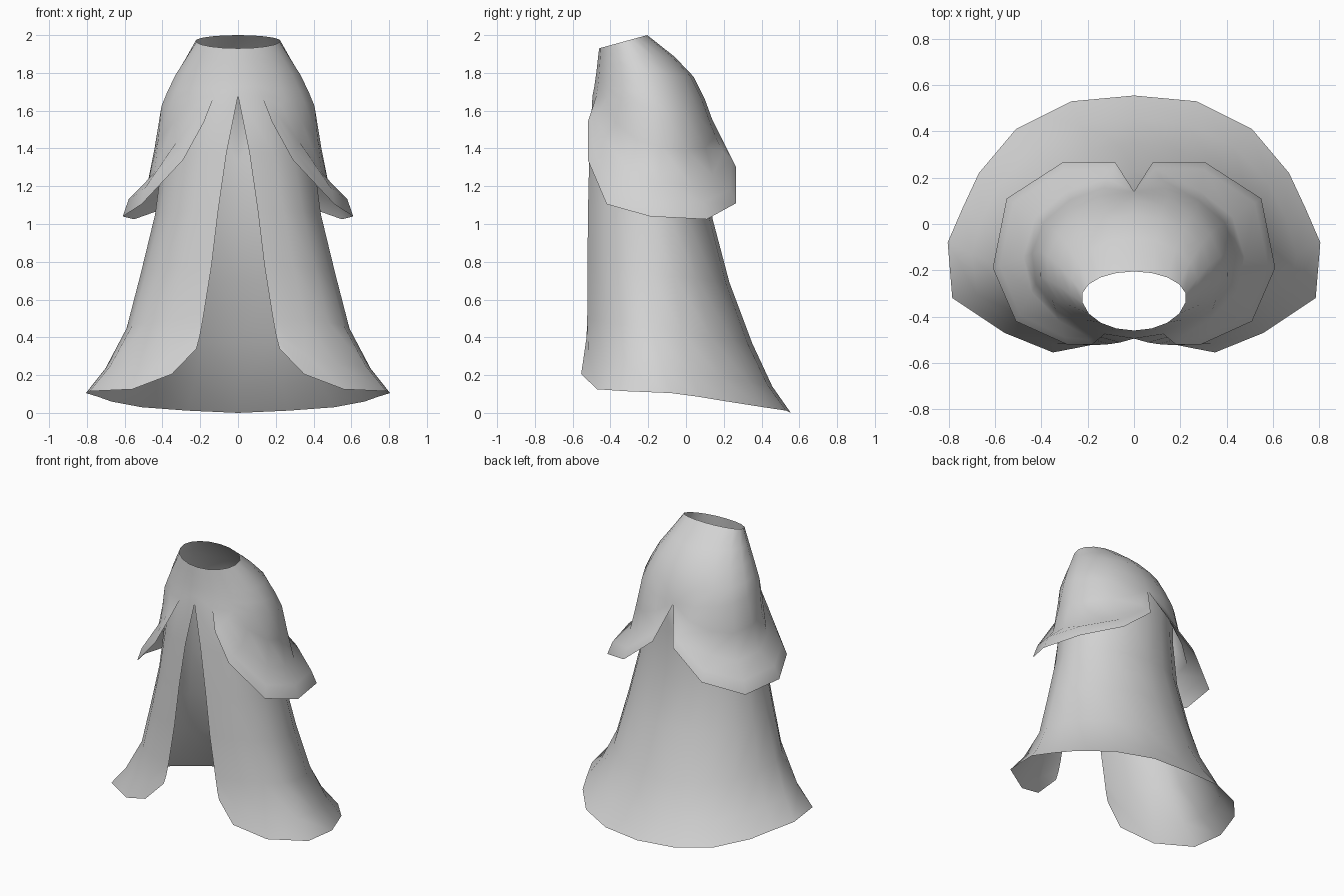
import bpy, bmesh, math
from mathutils import Vector

if "Cube" in bpy.data.objects:
    bpy.data.objects.remove(bpy.data.objects["Cube"])

COLS = 10  # columns on the half, from front centre to back centre

grey = bpy.data.materials.new("light grey cloth")
grey.diffuse_color = (0.65, 0.65, 0.65, 1)
grey.use_nodes = True
grey.node_tree.nodes["Principled BSDF"].inputs["Base Color"].default_value = grey.diffuse_color


def ring(hx, front, back, cy, zf, zb, x0=0.0, pf=1.1, pb=1.0):
    """Half ring of cloth, open by x0 in front; pf and pb under 1 are squarer."""
    t0 = math.asin((x0 / hx) ** (1 / pf))
    pts = []
    for j in range(COLS):
        t = t0 + (math.pi - t0) * j / (COLS - 1)
        s, c = max(math.sin(t), 0.0), math.cos(t)
        x = hx * s ** (pf if c > 0 else pb)
        y = cy - c * (cy - front) if c > 0 else cy - c * (back - cy)
        pts.append(Vector((x, y, zf + (zb - zf) * (y - front) / (back - front))))
    pts[-1].x = 0
    return pts


def blend(a, b, fall, spread):
    """Row between a and b; spread holds one sideways share per column."""
    out = []
    for p, q, s in zip(a, b, spread):
        r = p.lerp(q, s)
        r.z = p.z + (q.z - p.z) * fall
        out.append(r)
    return out


def build(name, strips):
    """Loft lists of rows into one mirrored, smooth cloth surface."""
    bm = bmesh.new()
    for rows, first in strips:
        grid = [[bm.verts.new(p) for p in row[first:]] for row in rows]
        for a, b in zip(grid, grid[1:]):
            for j in range(len(a) - 1):
                bm.faces.new((a[j], b[j], b[j + 1], a[j + 1]))
    bmesh.ops.remove_doubles(bm, verts=bm.verts, dist=0.001)
    me = bpy.data.meshes.new(name)
    bm.to_mesh(me)
    bm.free()
    ob = bpy.data.objects.new(name, me)
    bpy.context.collection.objects.link(ob)
    me.materials.append(grey)
    mod = ob.modifiers.new("mirror", 'MIRROR')
    mod.use_clip = True
    bpy.ops.object.select_all(action='DESELECT')
    ob.select_set(True)
    bpy.context.view_layer.objects.active = ob
    bpy.ops.object.modifier_apply(modifier="mirror")
    bpy.ops.object.shade_smooth_by_angle(angle=math.radians(80))


# shoulder yoke, neck opening down to the seam
seam = ring(0.412, -0.495, 0.14, -0.17, 1.68, 1.55, pb=0.95)
seam[1].x = 0.127
yoke = [
    ring(0.225, -0.46, -0.205, -0.315, 1.93, 2.0, pf=1.0),
    ring(0.28, -0.467, -0.06, -0.27, 1.87, 1.885),
    ring(0.335, -0.475, 0.04, -0.22, 1.80, 1.78),
    ring(0.38, -0.485, 0.10, -0.19, 1.73, 1.66),
    seam,
]

# capelet hem, split at the front and notched at the back
cape_hem = [seam[0], seam[1]] + [Vector(p) for p in (
    (0.18, -0.52, 1.54), (0.29, -0.52, 1.34), (0.51, -0.42, 1.105),
    (0.61, -0.19, 1.04), (0.55, 0.11, 1.025), (0.31, 0.265, 1.11),
    (0.08, 0.265, 1.30))] + [seam[-1]]

# capelet hangs close to the body, then kicks out in a lip near the hem
lip = [0, 0, 0, 0.6, 1, 1, 1, 0.9, 0.4, 0]
cape = [seam]
for fall, close in ((0.35, 0.17), (0.68, 0.35), (0.84, 0.85), (1, 1)):
    plain = fall ** 1.2
    cape.append(blend(seam, cape_hem, fall,
                      [plain + (close - plain) * k for k in lip]))

# long coat, open down the front with a flared hem
coat_hem = [Vector(p) for p in (
    (0.22, -0.53, 0.34), (0.35, -0.555, 0.205), (0.56, -0.47, 0.125),
    (0.785, -0.32, 0.115), (0.805, -0.08, 0.105), (0.74, 0.07, 0.085),
    (0.67, 0.22, 0.06), (0.51, 0.41, 0.03), (0.27, 0.53, 0.012),
    (0, 0.555, 0))]
knee = ring(0.59, -0.535, 0.35, -0.17, 0.5, 0.37, 0.185, 0.85)

# coat top shares the front panel with the yoke and tucks under the capelet
tuck = [p.copy() for p in seam]
for p in tuck[2:-1]:
    p.x *= 0.97
    p.y = -0.17 + (p.y + 0.17) * 0.97
coat = [
    tuck,
    ring(0.40, -0.515, 0.135, -0.17, 1.38, 1.33, 0.06, 0.95),
    ring(0.44, -0.525, 0.14, -0.17, 1.07, 1.03, 0.105, 0.85),
    ring(0.515, -0.53, 0.23, -0.17, 0.78, 0.69, 0.14, 0.85),
    knee,
    blend(knee, coat_hem, 0.62, [0.52] * COLS),
    coat_hem,
]
build("coat_with_capelet", [(yoke, 0), (cape, 1), (coat, 0)])
